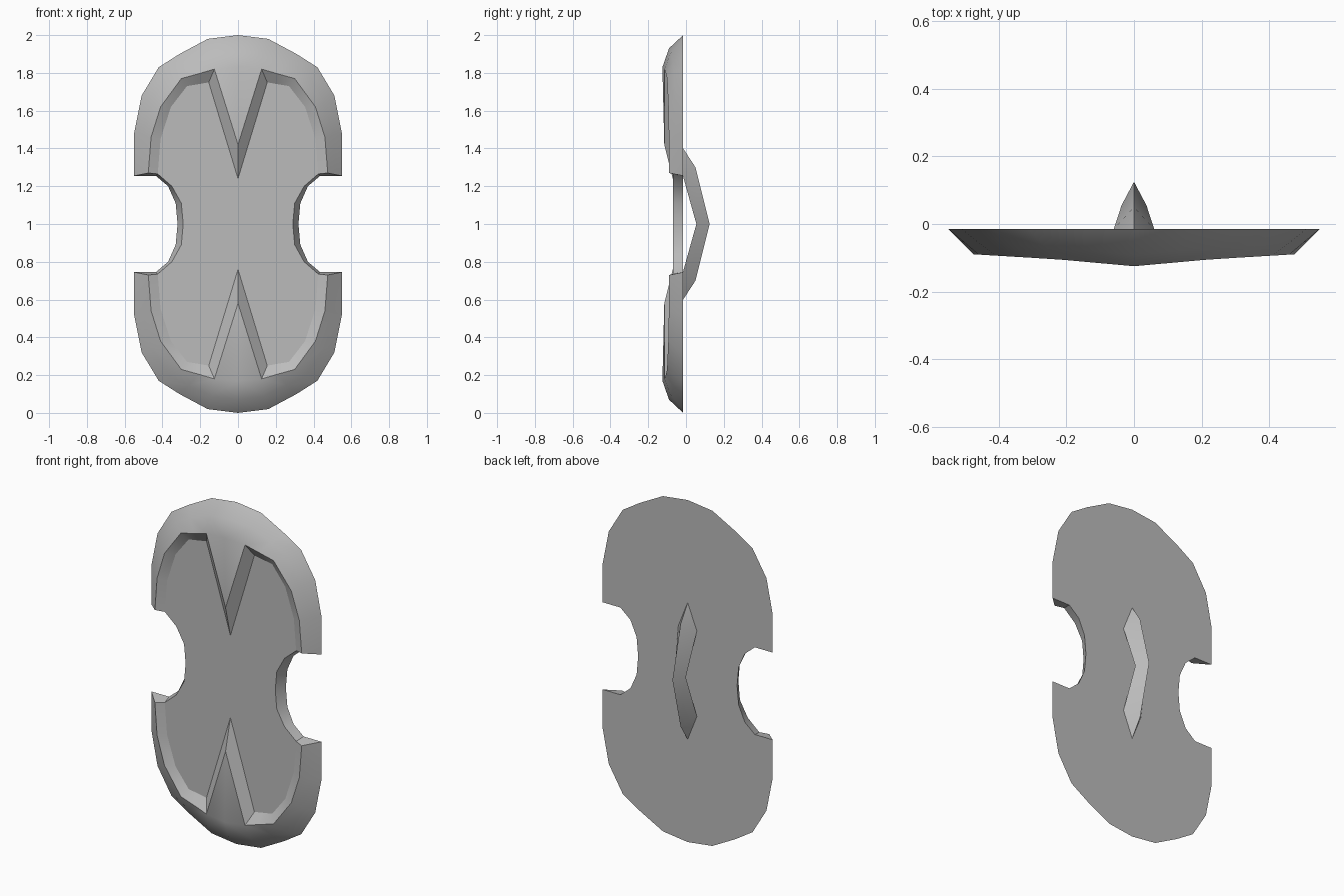
import bpy, bmesh, math
from mathutils import Vector

cube = bpy.data.objects.get("Cube")
if cube:
    bpy.data.objects.remove(cube, do_unlink=True)

grey = bpy.data.materials.new("plain grey")
grey.use_nodes = True
grey.diffuse_color = (0.5, 0.5, 0.5, 1)
grey.node_tree.nodes["Principled BSDF"].inputs["Base Color"].default_value = (0.5, 0.5, 0.5, 1)

BACK, FLOOR = -0.015, -0.07


def mirrored_object(name, build):
    """Build one quarter around the centre, then mirror it across x and z."""
    bm = bmesh.new()
    build(bm)
    bmesh.ops.remove_doubles(bm, verts=bm.verts, dist=0.0005)
    bmesh.ops.mirror(bm, geom=bm.verts[:] + bm.edges[:] + bm.faces[:], axis="X", merge_dist=0.0005)
    bmesh.ops.mirror(bm, geom=bm.verts[:] + bm.edges[:] + bm.faces[:], axis="Z", merge_dist=0.0005)
    # Join the quarters of the flat panels into whole panels
    bmesh.ops.dissolve_limit(bm, angle_limit=0.002, verts=bm.verts, edges=bm.edges)
    bmesh.ops.recalc_face_normals(bm, faces=bm.faces)
    mesh = bpy.data.meshes.new(name)
    bm.to_mesh(mesh)
    bm.free()
    mesh.materials.append(grey)
    obj = bpy.data.objects.new(name, mesh)
    obj.location.z = 1
    bpy.context.collection.objects.link(obj)
    bpy.ops.object.select_all(action="DESELECT")
    obj.select_set(True)
    bpy.context.view_layer.objects.active = obj
    bpy.ops.object.shade_smooth_by_angle(angle=math.radians(35))
    # Large flat panels keep flat shading
    for p in mesh.polygons:
        if abs(p.normal.y) > 0.999:
            p.use_smooth = False
    return obj


def face(bm, *points):
    bm.faces.new([bm.verts.new(p) for p in points])


def strip(bm, a, b):
    for i in range(len(a) - 1):
        face(bm, a[i], a[i + 1], b[i + 1], b[i])


def at_depth(outline, y):
    return [Vector((x, y, z)) for x, z in outline]


def ridge_depth(x):
    return -0.125 + 0.09 * x if x < 0.22 else -0.105 + 0.06 * (x - 0.22)


def shield(bm):
    # Outlines from the side notch up to the middle of the top
    outer = at_depth([(0.55, 0.255), (0.55, 0.48), (0.51, 0.68), (0.42, 0.83),
                      (0.31, 0.90), (0.16, 0.98), (0, 1.0)], BACK)
    ridge = [Vector((x, ridge_depth(x), z)) for x, z in
             [(0.475, 0.27), (0.46, 0.46), (0.41, 0.62), (0.30, 0.77),
              (0.21, 0.795), (0.125, 0.82), (0, 0.83)]]
    inner = at_depth([(0.425, 0.265), (0.41, 0.45), (0.355, 0.62), (0.27, 0.73),
                      (0.21, 0.74), (0.155, 0.75), (0, 0.24)], FLOOR)
    notch_back = at_depth([(0.32, 0), (0.33, 0.11), (0.37, 0.20), (0.435, 0.255)], BACK)
    notch_front = at_depth([(0.29, 0), (0.30, 0.11), (0.35, 0.20), (0.425, 0.265)], FLOOR)
    # Gently bulged line between outer edge and ridge
    middle = []
    for o, r in zip(outer, ridge):
        m = (o + r) / 2
        bulge = 1 - min(1, m.x / 0.5)
        middle.append(m + Vector((0, -0.02, 0.015)) * bulge)
    # Rim, with its pointed spike in the middle
    strip(bm, outer, middle)
    strip(bm, middle, ridge)
    spike = Vector((0, -0.115, 0.42))
    face(bm, ridge[-2], ridge[-1], spike)
    strip(bm, ridge[:-1] + [spike], inner)
    # Rim end, side notch wall, front panel and back panel
    face(bm, outer[0], middle[0], ridge[0], inner[0], notch_back[-1])
    strip(bm, notch_back, notch_front)
    face(bm, Vector((0, FLOOR, 0)), *notch_front, *inner[1:])
    face(bm, Vector((0, BACK, 0)), *notch_back, *outer)


def handle(bm):
    # Triangular bar that bows out from the back panel
    tip, bend, peak = (0, BACK, 0.40), (0, 0.05, 0.30), (0, 0.125, 0)
    foot, grip = (0.06, BACK, 0.25), (0.037, 0.055, 0)
    face(bm, tip, bend, foot)
    face(bm, bend, peak, grip, foot)
    face(bm, foot, grip, (0, 0.055, 0), (0, BACK, 0.25))


mirrored_object("shield_body", shield)
mirrored_object("back_handle", handle)
